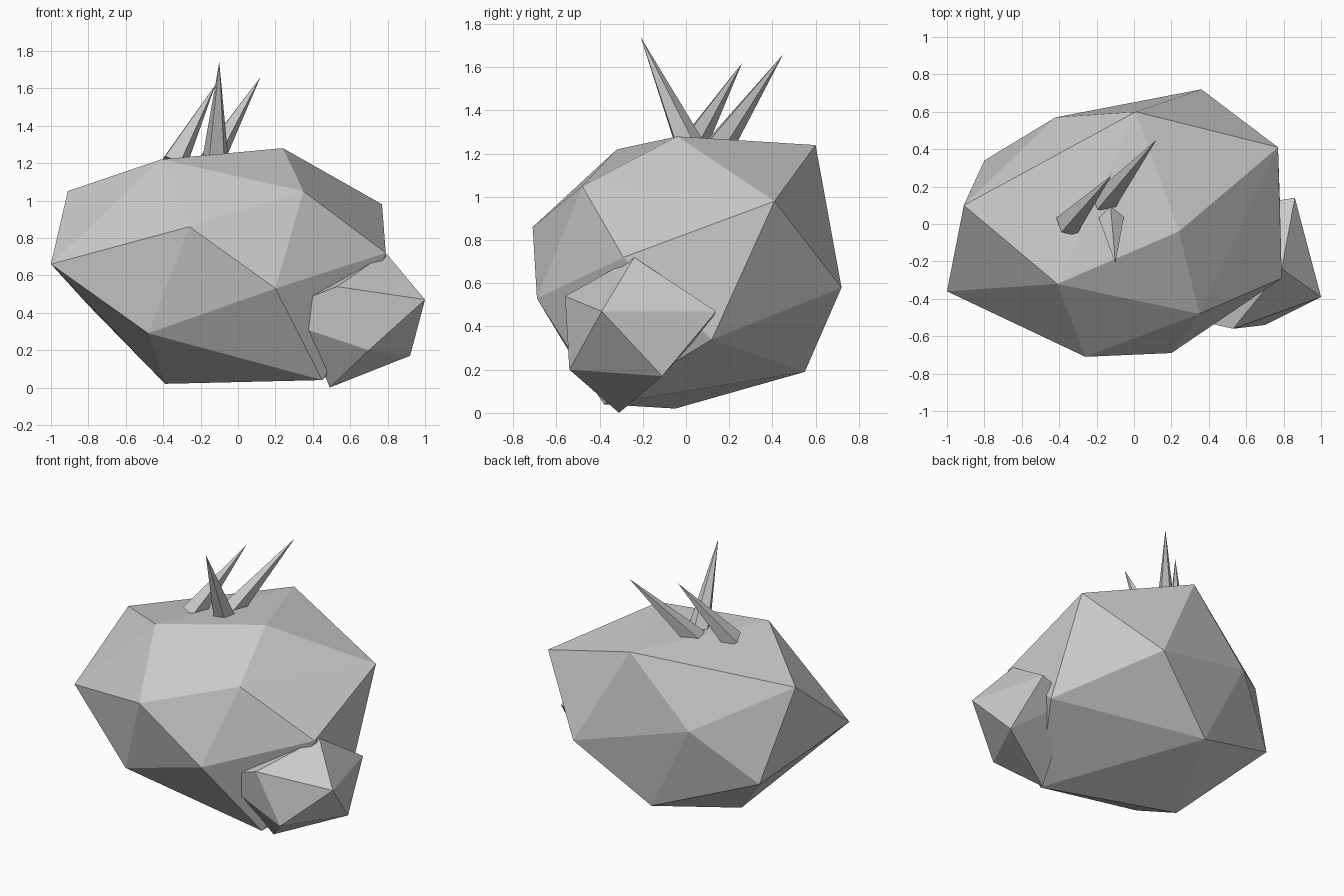
import bpy, bmesh
from mathutils import Vector

if "Cube" in bpy.data.objects:
    bpy.data.objects.remove(bpy.data.objects["Cube"])


def faceted_rock(name, points):
    """Low-poly boulder: flat-faced hull around its corner points."""
    bm = bmesh.new()
    for p in points:
        bm.verts.new(p)
    res = bmesh.ops.convex_hull(bm, input=bm.verts[:])
    loose = [v for v in bm.verts if not v.link_faces]
    bmesh.ops.delete(bm, geom=loose, context='VERTS')
    bmesh.ops.recalc_face_normals(bm, faces=bm.faces[:])
    mesh = bpy.data.meshes.new(name)
    bm.to_mesh(mesh)
    bm.free()
    obj = bpy.data.objects.new(name, mesh)
    bpy.context.collection.objects.link(obj)


def spike(name, base, tip, radius):
    """Five-sided blade of grass leaning from base to tip."""
    base, tip = Vector(base), Vector(tip)
    axis = tip - base
    bpy.ops.mesh.primitive_cone_add(vertices=5, radius1=radius, radius2=0,
                                    depth=axis.length, location=(base + tip) / 2)
    obj = bpy.context.object
    obj.name = name
    obj.rotation_euler = axis.to_track_quat('Z', 'Y').to_euler()


# Main boulder
faceted_rock("large_rock", [
    # crown
    (-0.91, 0.10, 1.05), (-0.41, -0.32, 1.22), (0.24, -0.04, 1.28),
    (0.01, 0.60, 1.24), (0.35, -0.48, 1.05), (0.77, 0.41, 0.98),
    # waist
    (-1.00, -0.36, 0.66), (-0.26, -0.71, 0.86), (0.20, -0.69, 0.53),
    (0.79, -0.29, 0.72), (0.36, 0.72, 0.58), (-0.42, 0.57, 0.79),
    # underside
    (-0.80, 0.34, 0.44), (-0.48, -0.545, 0.29), (0.45, -0.38, 0.04),
    (-0.39, -0.05, 0.02), (-0.12, 0.55, 0.19), (0.78, 0.12, 0.34),
])

# Small rock leaning on the front right
faceted_rock("small_rock", [
    (1.00, -0.39, 0.47), (0.92, -0.11, 0.17), (0.49, -0.31, 0.00),
    (0.70, -0.54, 0.20), (0.53, -0.56, 0.54), (0.86, 0.14, 0.47),
    (0.79, -0.24, 0.72), (0.37, -0.50, 0.31), (0.40, -0.53, 0.49),
    (0.45, -0.15, 0.55), (0.60, 0.10, 0.40),
])

# Grass spikes on top
spike("front_spike", (-0.12, 0.03, 1.20), (-0.10, -0.21, 1.74), 0.075)
spike("right_spike", (-0.16, 0.12, 1.19), (0.12, 0.45, 1.66), 0.075)
spike("left_spike", (-0.35, 0.00, 1.19), (-0.12, 0.26, 1.62), 0.075)
